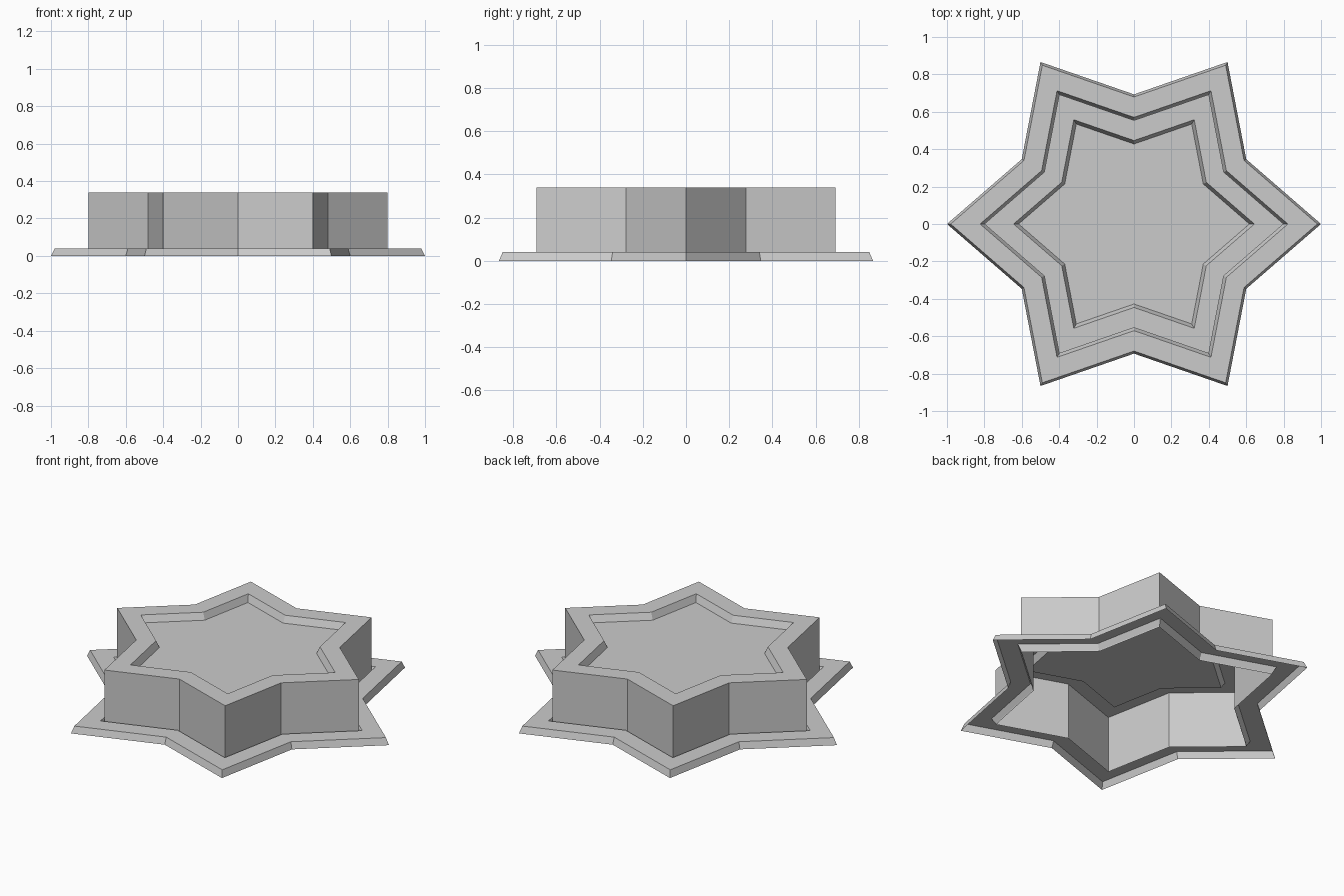
import bpy, bmesh
from math import cos, sin, pi

POINTS = 6
VALLEY = 0.693  # valley radius relative to the tip radius

cube = bpy.data.objects.get("Cube")
if cube:
    bpy.data.objects.remove(cube, do_unlink=True)

grey = bpy.data.materials.new("light_grey")
grey.use_nodes = True
colour = (0.6, 0.6, 0.6, 1)
grey.diffuse_color = colour
grey.node_tree.nodes["Principled BSDF"].inputs["Base Color"].default_value = colour


def star_loop(bm, radius, z):
    """One star outline with a tip on +x."""
    verts = []
    for i in range(POINTS * 2):
        r = radius * (VALLEY if i % 2 else 1)
        a = pi * i / POINTS
        verts.append(bm.verts.new((r * cos(a), r * sin(a), z)))
    return verts


def star_sheet(name, profile, capped=False):
    """Open folded sheet through star outlines, listed from outside to inside."""
    bm = bmesh.new()
    loops = [star_loop(bm, r, z) for r, z in profile]
    n = POINTS * 2
    for outer, inner in zip(loops, loops[1:]):
        for i in range(n):
            j = (i + 1) % n
            bm.faces.new((outer[i], outer[j], inner[j], inner[i]))
    if capped:
        bm.faces.new(loops[-1])
    mesh = bpy.data.meshes.new(name)
    bm.to_mesh(mesh)
    bm.free()
    mesh.materials.append(grey)
    obj = bpy.data.objects.new(name, mesh)
    bpy.context.collection.objects.link(obj)
    return obj


# Wide rim with sloped outer and inner edges, open underneath
star_sheet("base_rim", [(1, 0), (0.98, 0.04), (0.823, 0.04), (0.796, 0)])

# Upright star body with a shallow sloped recess in its top, open underneath
star_sheet("star_body", [(0.8, 0), (0.8, 0.34), (0.644, 0.34), (0.617, 0.3)],
           capped=True)
